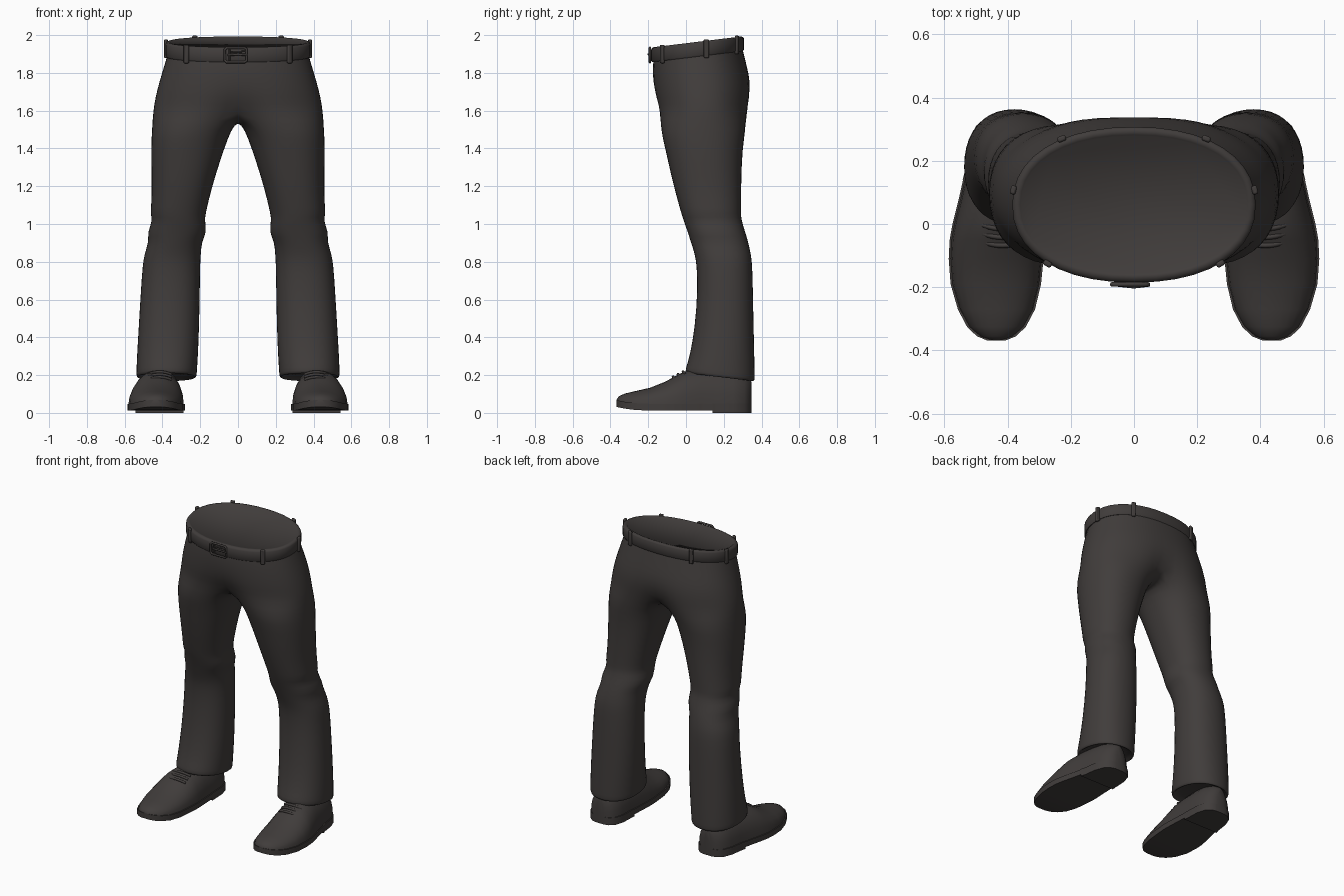
import bpy, bmesh, math
from mathutils import Vector, Matrix

if "Cube" in bpy.data.objects:
    bpy.data.objects.remove(bpy.data.objects["Cube"])

cloth = bpy.data.materials.new("charcoal brown")
cloth.diffuse_color = (0.052, 0.046, 0.044, 1)
cloth.use_nodes = True
cloth.node_tree.nodes["Principled BSDF"].inputs["Base Color"].default_value = cloth.diffuse_color


def finish(name, bm, angle=40, mirror=False, subdiv=0, bevel=0):
    bmesh.ops.recalc_face_normals(bm, faces=bm.faces[:])
    me = bpy.data.meshes.new(name)
    bm.to_mesh(me)
    bm.free()
    ob = bpy.data.objects.new(name, me)
    bpy.context.collection.objects.link(ob)
    me.materials.append(cloth)
    bpy.ops.object.select_all(action='DESELECT')
    ob.select_set(True)
    bpy.context.view_layer.objects.active = ob
    bpy.ops.object.shade_smooth_by_angle(angle=math.radians(angle))
    if mirror:
        m = ob.modifiers.new("Mirror", 'MIRROR')
        m.merge_threshold = 0.0005
    if subdiv:
        s = ob.modifiers.new("Subdivision", 'SUBSURF')
        s.levels = s.render_levels = subdiv
    if bevel:
        b = ob.modifiers.new("Bevel", 'BEVEL')
        b.width, b.segments = bevel, 2
    return ob


def spow(v, e):
    return math.copysign(abs(v) ** e, v)


def oval(deg, cx, rx, yf, yb, e=0.9):
    """Point on a slightly squared oval; -90 degrees is the front."""
    a = math.radians(deg)
    return (cx + rx * spow(math.cos(a), e),
            (yf + yb) / 2 + (yb - yf) / 2 * spow(math.sin(a), e))


def bridge(bm, a, b, closed=True):
    n = len(a)
    for i in range(n if closed else n - 1):
        j = (i + 1) % n
        bm.faces.new((a[i], a[j], b[j], b[i]))


def loft(bm, rings, cap_start=True, cap_end=True):
    vs = [[bm.verts.new(p) for p in r] for r in rings]
    for a, b in zip(vs, vs[1:]):
        bridge(bm, a, b)
    if cap_start:
        bm.faces.new(vs[0])
    if cap_end:
        bm.faces.new(vs[-1])


def tube(name, pts, r, closed=False):
    cu = bpy.data.curves.new(name, 'CURVE')
    cu.dimensions = '3D'
    cu.bevel_depth, cu.bevel_resolution = r, 2
    cu.use_fill_caps = True
    sp = cu.splines.new('POLY')
    sp.points.add(len(pts) - 1)
    for p, q in zip(sp.points, pts):
        p.co = (*q, 1)
    sp.use_cyclic_u = closed
    sp.use_smooth = True
    cu.materials.append(cloth)
    bpy.context.collection.objects.link(bpy.data.objects.new(name, cu))


def belt_z(y):          # top edge of the tilted waist
    return 1.957 + 0.122 * y


# Trousers: half seat rings, a crotch ring, then full leg rings, mirrored
bm = bmesh.new()
seat = [  # z, side x, front y, back y, centre dip
    (1.91, .372, -.172, .298, 0), (1.83, .395, -.178, .325, 0),
    (1.75, .420, -.178, .345, .003), (1.67, .440, -.172, .350, .02),
    (1.60, .452, -.158, .345, .06)]
prev = None
for k, (z, xo, yf, yb, dip) in enumerate(seat):
    ring = []
    for i in range(15):
        x, y = oval(-90 + 180 * i / 14, 0, xo, yf, yb)
        y -= math.copysign(dip, y - .09) * math.exp(-(x / .09) ** 2)
        ring.append(bm.verts.new((x, y, z + (.122 * (y - .06) if k == 0 else 0))))
    if prev:
        bridge(bm, prev, ring, False)
    prev = ring
for y, z in ((.2, 1.565), (.15, 1.55), (.09, 1.545), (.03, 1.55), (-.03, 1.565)):
    prev.append(bm.verts.new((0, y, z)))
legs = [  # z, outer x, inner x, front y, back y
    (1.50, .458, .033, -.138, .318), (1.40, .463, .070, -.112, .302),
    (1.25, .459, .120, -.080, .295), (1.12, .459, .155, -.045, .294),
    (1.05, .467, .170, -.025, .293), (1.02, .453, .174, -.015, .296),
    (.955, .482, .163, .008, .316), (.91, .473, .190, .022, .330),
    (.84, .498, .195, .045, .346), (.78, .507, .199, .055, .353),
    (.65, .516, .200, .060, .356), (.45, .528, .204, .045, .360),
    (.30, .537, .210, .018, .364), (.215, .540, .216, -.004, .366),
    (.190, .540, .217, -.006, .366), (.187, .525, .232, .010, .351),
    (.215, .520, .237, .015, .346)]
for z, xo, xi, yf, yb in legs:
    ring = []
    for i in range(20):
        x, y = oval(-126 + 18 * i, (xo + xi) / 2, (xo - xi) / 2, yf, yb)
        ring.append(bm.verts.new((x, y, z - (.12 * (y - .18) if z < .22 else 0))))
    bridge(bm, prev, ring)
    prev = ring
bm.faces.new(prev)
finish("trousers", bm, 180, mirror=True, subdiv=1)

# Belt band with the closed waist on top
bm = bmesh.new()
rings = []
for g, dz in ((-.012, -.078), (.004, -.078), (.009, -.070), (.009, -.012),
              (.004, -.004), (-.006, 0), (-.016, -.002), (-.02, -.006)):
    ring = []
    for i in range(40):
        x, y = oval(i * 9, 0, .376 + g, -.176 - g, .298 + g)
        ring.append((x, y, belt_z(y) + dz))
    rings.append(ring)
loft(bm, rings)
finish("belt", bm, 50)

# Belt loops, three on each side
bm = bmesh.new()
for deg in (56, 9, -47):
    x, y = oval(deg, 0, .386, -.186, .308)
    x2, y2 = oval(deg + 2, 0, .386, -.186, .308)
    turn = Matrix.Rotation(math.atan2(y2 - y, x2 - x), 4, 'Z')
    bmesh.ops.create_cube(bm, size=1, matrix=Matrix.Translation((x, y, belt_z(y) - .042))
                          @ turn @ Matrix.Diagonal((.028, .018, .098, 1)))
finish("belt_loops", bm, 40, mirror=True, bevel=.006)

# Buckle frame, prong and strap keeper
bz = belt_z(-.19) - .039
tube("buckle_frame", [(x, -.191, bz + z) for x, z in (
    (-.06, -.038), (.035, -.038), (.045, -.03), (.045, .03), (.035, .038),
    (-.06, .038), (-.07, .028), (-.07, -.028))], .007, True)
tube("buckle_prong", [(-.055, -.192, bz), (0, -.198, bz + .003), (.05, -.192, bz)], .006)
tube("strap_edge", [(-.05, -.190, bz + .017), (.05, -.190, bz + .019)], .004)
tube("strap_keeper", [(-.045, -.190, bz - .03), (-.045, -.193, bz + .03)], .005)

# Shoes: sections from toe to heel
shoe = [  # y, centre x, half width, top z
    (-.368, .435, .030, .070), (-.355, .435, .062, .088), (-.325, .435, .093, .102),
    (-.27, .435, .122, .115), (-.19, .437, .143, .133), (-.11, .436, .150, .165),
    (-.05, .432, .151, .198), (.00, .428, .146, .222), (.08, .420, .134, .235),
    (.17, .412, .122, .235), (.25, .408, .115, .225), (.31, .405, .095, .205),
    (.338, .404, .062, .180), (.346, .404, .030, .165)]
bm = bmesh.new()
loft(bm, [[(cx + (hw - .006) * math.cos(math.pi * i / 12), y,
            .045 + (zt - .045) * math.sin(math.pi * i / 12) ** .9)
           for i in range(13)] for y, cx, hw, zt in shoe])
finish("shoe_uppers", bm, 60, mirror=True)


def slab(name, rows, bottom, top):
    bm = bmesh.new()
    loft(bm, [[(cx - hw, y, bottom(y)), (cx + hw, y, bottom(y)),
               (cx + hw, y, top(y)), (cx - hw, y, top(y))] for y, cx, hw, _ in rows])
    finish(name, bm, 40, mirror=True)


def spring(y):          # toe lifts slightly off the ground
    return .012 + .35 * max(0, -.2 - y) ** 2 * 2


slab("shoe_soles", shoe, spring, lambda y: spring(y) + .036)
heel = [(.14, .415, .127, 0)] + [r for r in shoe if r[0] > .16]
slab("shoe_heels", heel, lambda y: 0, lambda y: .05)

# Laces: three short arcs over each instep
for side in (-1, 1):
    for n, (y, z) in enumerate(((-.068, .190), (-.042, .204), (-.015, .217))):
        pts = []
        for i in range(9):
            t = i / 4 - 1
            pts.append((side * (.415 + .062 * t), y + .012 * t * t, z - .014 * t * t))
        tube(f"lace_{'left' if side > 0 else 'right'}_{n + 1}", pts, .008)
